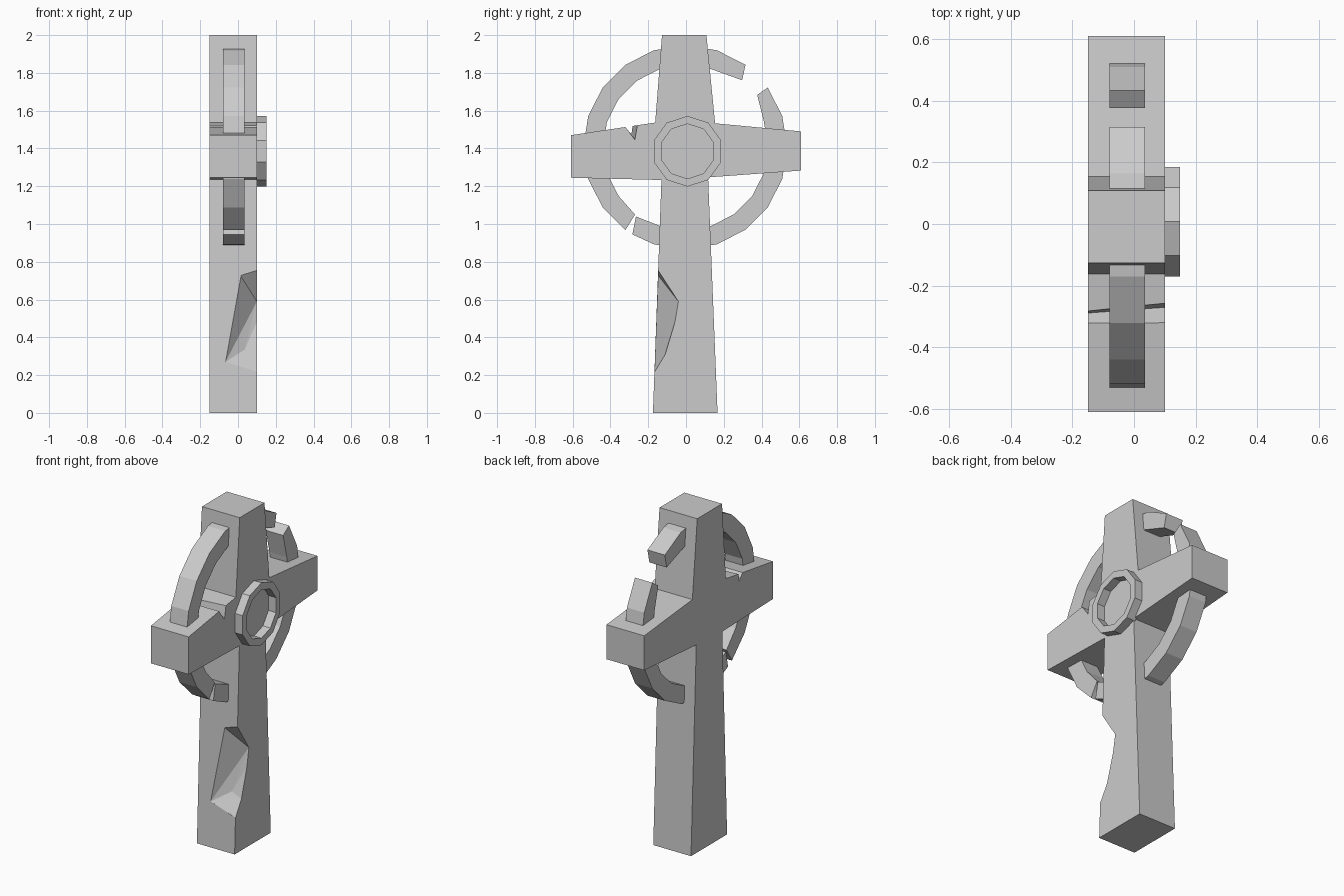
import bpy, bmesh
from math import cos, sin, radians

if "Cube" in bpy.data.objects:
    bpy.data.objects.remove(bpy.data.objects["Cube"])


def make_object(name, bm):
    bmesh.ops.recalc_face_normals(bm, faces=bm.faces)
    mesh = bpy.data.meshes.new(name)
    bm.to_mesh(mesh)
    bm.free()
    ob = bpy.data.objects.new(name, mesh)
    bpy.context.collection.objects.link(ob)
    return ob


def band(name, outer, inner, x0, x1, closed=False):
    """Rectangular-section strip between two matching (y, z) paths."""
    bm = bmesh.new()
    rows = [[bm.verts.new((x, y, z)) for x, (y, z) in
             ((x0, o), (x1, o), (x1, i), (x0, i))] for o, i in zip(outer, inner)]
    pairs = list(zip(rows, rows[1:]))
    if closed:
        pairs.append((rows[-1], rows[0]))
    else:
        bm.faces.new(rows[0])
        bm.faces.new(rows[-1])
    for a, b in pairs:
        for k in range(4):
            m = (k + 1) % 4
            bm.faces.new((a[k], a[m], b[m], b[k]))
    return make_object(name, bm)


def prism(name, outline, x0, x1):
    bm = bmesh.new()
    face = bm.faces.new([bm.verts.new((x0, y, z)) for y, z in outline])
    ext = bmesh.ops.extrude_face_region(bm, geom=[face])["geom"]
    for v in ext:
        if isinstance(v, bmesh.types.BMVert):
            v.co.x = x1
    # restore the starting cap if the extrusion consumed it
    if not any(all(abs(v.co.x - x0) < 1e-6 for v in f.verts) for f in bm.faces):
        bm.faces.new([v for v in bm.verts if abs(v.co.x - x0) < 1e-6])
    return make_object(name, bm)


def cut(target, name, points):
    """Subtract the convex hull of the points."""
    bm = bmesh.new()
    for p in points:
        bm.verts.new(p)
    res = bmesh.ops.convex_hull(bm, input=bm.verts)
    loose = [v for v in bm.verts if not v.link_faces]
    bmesh.ops.delete(bm, geom=loose, context='VERTS')
    cutter = make_object(name, bm)
    cutter.hide_render = True
    mod = target.modifiers.new(name, 'BOOLEAN')
    mod.operation = 'DIFFERENCE'
    mod.solver = 'EXACT'
    mod.object = cutter
    bpy.context.view_layer.objects.active = target
    bpy.ops.object.modifier_apply(modifier=mod.name)
    bpy.data.objects.remove(cutter)


def polar(cy, cz, r, angles):
    return [(cy + r * cos(radians(a)), cz + r * sin(radians(a))) for a in angles]


# Tapered cross body, slightly irregular
cross = prism("cross_body", [
    (-0.175, 0), (0.167, 0), (0.117, 1.247), (0.61, 1.283), (0.61, 1.49),
    (0.154, 1.533), (0.108, 2), (-0.127, 2), (-0.163, 1.537), (-0.61, 1.47),
    (-0.61, 1.245), (-0.13, 1.233)], -0.15, 0.10)

# Broken corner low on the shaft
cut(cross, "shaft_chip", [
    (0.10, -0.148, 0.755), (0.10, -0.04, 0.59), (0.10, -0.058, 0.483),
    (0.10, -0.11, 0.31), (0.10, -0.166, 0.217),
    (0.013, -0.147, 0.727), (-0.066, -0.165, 0.27),
    (0.05, -0.105, 0.66), (0.035, -0.108, 0.335),
    (0.16, -0.21, 0.755), (0.16, -0.21, 0.217)])

# Crack across the top of one arm
cut(cross, "arm_crack", [
    (0.11, -0.333, 1.53), (0.11, -0.27, 1.446), (0.11, -0.250, 1.56),
    (-0.16, -0.335, 1.53), (-0.16, -0.29, 1.475), (-0.16, -0.278, 1.56)])

# Broken 20-sided ring in two pieces
CY, CZ, RO, RI = -0.003, 1.405, 0.541, 0.437
upper = [54 + 18 * i for i in range(11)]
outer, inner = polar(CY, CZ, RO, upper), polar(CY, CZ, RI, upper)
inner[0] = (0.297, 1.761)
inner[-1] = (-0.27, 1.05)
band("ring_upper", outer, inner, -0.08, 0.035)

lower = [238.6] + [252 + 18 * i for i in range(9)]
outer, inner = polar(CY, CZ, RO - 0.002, lower), polar(CY, CZ, RI, lower)
inner[0] = (-0.265, 1.04)
inner[-1] = (0.377, 1.684)
band("ring_lower", outer, inner, -0.08, 0.035)

# Ten-sided raised rim at the crossing
ten = [90 + 36 * i for i in range(10)]
band("centre_rim", polar(0.008, 1.385, 0.187, ten),
     polar(0.008, 1.385, 0.145, ten), 0.09, 0.15, closed=True)
